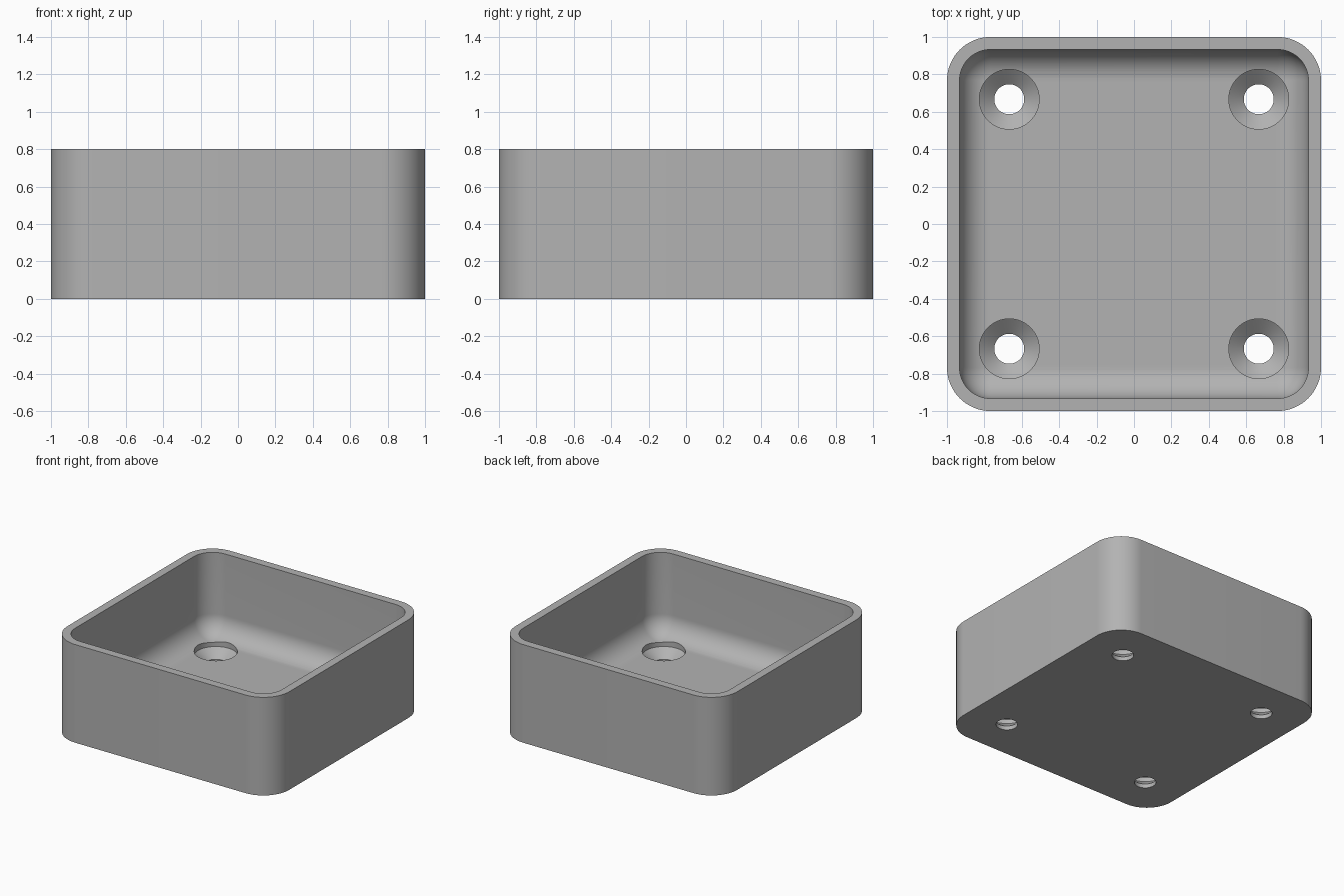
import bpy, bmesh
from math import sin, cos, pi, radians

old = bpy.data.objects.get("Cube")
if old:
    bpy.data.objects.remove(old)

HEIGHT, FLOOR, WALL = 0.8, 0.133, 0.067
OUTER_R = 0.233
INNER_R = OUTER_R - WALL
HOLE_POS = 0.667

grey = bpy.data.materials.new("plain grey")
grey.use_nodes = True
colour = (0.45, 0.45, 0.45, 1)
grey.diffuse_color = colour
grey.node_tree.nodes["Principled BSDF"].inputs["Base Color"].default_value = colour


def rounded_ring(bm, half, radius, z, steps=16):
    """Loop of vertices around a rounded square."""
    ring = []
    for corner, (sx, sy) in enumerate([(1, 1), (-1, 1), (-1, -1), (1, -1)]):
        for i in range(steps + 1):
            a = (corner + i / steps) * pi / 2
            ring.append(bm.verts.new((sx * (half - radius) + radius * cos(a),
                                      sy * (half - radius) + radius * sin(a), z)))
    return ring


def round_ring(bm, x, y, radius, z, steps=64):
    return [bm.verts.new((x + radius * cos(2 * pi * i / steps),
                          y + radius * sin(2 * pi * i / steps), z)) for i in range(steps)]


def loft(bm, rings):
    """Closed solid through a stack of rings."""
    for a, b in zip(rings, rings[1:]):
        for i in range(len(a)):
            j = (i + 1) % len(a)
            bm.faces.new((a[i], a[j], b[j], b[i]))
    bm.faces.new(rings[0][::-1])
    bm.faces.new(rings[-1])


def finish(name, bm):
    bmesh.ops.recalc_face_normals(bm, faces=bm.faces)
    mesh = bpy.data.meshes.new(name)
    bm.to_mesh(mesh)
    bm.free()
    obj = bpy.data.objects.new(name, mesh)
    bpy.context.collection.objects.link(obj)
    mesh.materials.append(grey)
    return obj


# Tray: outer wall, rim, inner wall and a rounded transition to the floor
bm = bmesh.new()
rings = [rounded_ring(bm, 1, OUTER_R, 0), rounded_ring(bm, 1, OUTER_R, HEIGHT),
         rounded_ring(bm, 1 - WALL, INNER_R, HEIGHT)]
FILLET_STEPS = 16
for i in range(FILLET_STEPS + 1):
    a = i / FILLET_STEPS * pi / 2
    inset = INNER_R * (1 - cos(a))
    rings.append(rounded_ring(bm, 1 - WALL - inset, max(INNER_R - inset, 0.002),
                              FLOOR + INNER_R * (1 - sin(a))))
loft(bm, rings)
tray = finish("tray", bm)

# Countersunk screw holes in the four corners
bm = bmesh.new()
HOLE_PROFILE = [(0.08, -0.1), (0.08, 0.033), (0.16, 0.1), (0.16, 0.4)]
for x in (-HOLE_POS, HOLE_POS):
    for y in (-HOLE_POS, HOLE_POS):
        loft(bm, [round_ring(bm, x, y, r, z) for r, z in HOLE_PROFILE])
cutter = finish("screw_hole_cutter", bm)

cut = tray.modifiers.new("screw holes", 'BOOLEAN')
cut.operation = 'DIFFERENCE'
cut.solver = 'EXACT'
cut.object = cutter
bpy.context.view_layer.objects.active = tray
tray.select_set(True)
cutter.select_set(False)
bpy.ops.object.modifier_apply(modifier=cut.name)
bpy.data.objects.remove(cutter)
bpy.ops.object.shade_smooth_by_angle(angle=radians(30))
